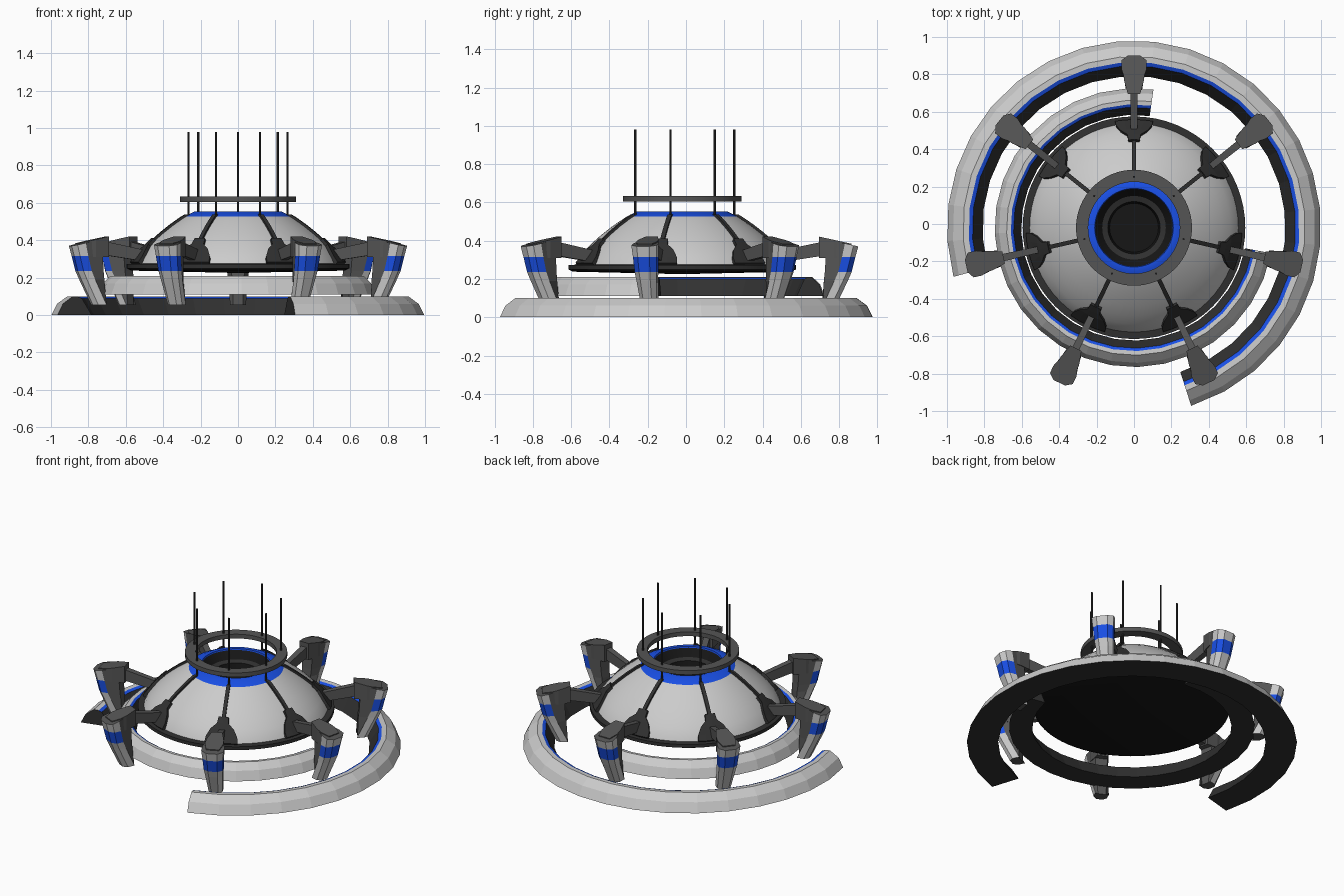
import bpy, bmesh, math
from mathutils import Vector

if "Cube" in bpy.data.objects:
    bpy.data.objects.remove(bpy.data.objects["Cube"])

CY = -0.02                      # plan centre of the whole model
ARMS = [math.radians(90 + k * 360 / 7) for k in range(7)]


def mat(name, c):
    m = bpy.data.materials.new(name)
    m.diffuse_color = (*c, 1)
    m.use_nodes = True
    m.node_tree.nodes["Principled BSDF"].inputs["Base Color"].default_value = m.diffuse_color
    return m


LIGHT = mat("light_grey", (0.55, 0.55, 0.55))
MID = mat("mid_grey", (0.09, 0.09, 0.09))
DARK = mat("dark_grey", (0.03, 0.03, 0.03))
BLACK = mat("black", (0.008, 0.008, 0.008))
BLUE = mat("blue", (0.01, 0.08, 0.8))
MATS = [LIGHT, MID, DARK, BLACK, BLUE]
L, M, D, K, B = range(5)


def finish(name, bm, angle=0.0, smooth=None):
    bmesh.ops.remove_doubles(bm, verts=bm.verts, dist=1e-5)
    bmesh.ops.recalc_face_normals(bm, faces=bm.faces)
    me = bpy.data.meshes.new(name)
    bm.to_mesh(me)
    bm.free()
    for m in MATS:
        me.materials.append(m)
    ob = bpy.data.objects.new(name, me)
    bpy.context.collection.objects.link(ob)
    ob.location.y = CY
    ob.rotation_euler.z = angle
    if smooth:
        bpy.ops.object.select_all(action='DESELECT')
        ob.select_set(True)
        bpy.context.view_layer.objects.active = ob
        bpy.ops.object.shade_smooth_by_angle(angle=math.radians(smooth))
    return ob


def loft(bm, rings, mats, cap=None, closed=True):
    """Skin successive point rings; mats(i, j) picks the face material."""
    vs = [[bm.verts.new(p) for p in r] for r in rings]
    n = len(vs[0])
    for i in range(len(vs) - 1):
        for j in range(n if closed else n - 1):
            k = (j + 1) % n
            f = bm.faces.new((vs[i][j], vs[i][k], vs[i + 1][k], vs[i + 1][j]))
            f.material_index = mats(i, j)
    if cap is not None:
        for r in (vs[0], vs[-1]):
            bm.faces.new(r).material_index = cap


def lathe(name, prof, mats, a0=0, a1=360, seg=64, closed=True, smooth=None):
    """Sweep an (r, z) profile round the z axis, optionally as a capped arc."""
    bm = bmesh.new()
    rings = []
    for s in range(seg + 1):
        a = math.radians(a0 + (a1 - a0) * s / seg)
        rings.append([(r * math.cos(a), r * math.sin(a), z) for r, z in prof])
    loft(bm, rings, lambda i, j: mats[j], D if a1 - a0 < 360 else None, closed)
    bmesh.ops.dissolve_degenerate(bm, dist=1e-6, edges=bm.edges)
    return finish(name, bm, smooth=smooth)


# Open base rings: same section, the upper one narrower and turned by 3/7
section = [(0.81, 0), (0.865, 0.09), (0.885, 0.098), (0.915, 0.1), (0.97, 0.06), (1.0, 0)]
cols = [D, B, L, L, L, D]
lathe("outer_base_ring", section, cols, -72.2, 195.2, 24)
lathe("inner_base_ring", [(r * 0.745, z + 0.11) for r, z in section], cols, 82, 349.5, 24)

# Dome shell with blue collar and sunken dark well
dome = [(0.56, 0.27), (0.545, 0.3), (0.515, 0.34), (0.47, 0.388), (0.42, 0.432),
        (0.365, 0.475), (0.31, 0.513), (0.287, 0.527)]
lathe("dome", dome, [L] * 7, closed=False, smooth=40)
lathe("dome_collar", [(0.287, 0.527), (0.235, 0.553), (0.21, 0.553), (0.205, 0.53)],
      [B] * 3, closed=False, smooth=30)
lathe("dome_well", [(0.207, 0.545), (0.17, 0.5), (0.14, 0.49), (0.13, 0.45), (0, 0.45)],
      [K, D, K, K], closed=False, smooth=30)
lathe("dome_lip", [(0, 0.225), (0.57, 0.238), (0.595, 0.25), (0.595, 0.272), (0.55, 0.275)],
      [K, K, D, D], closed=False, smooth=30)

# Floating ring held by the antennas
lathe("antenna_ring", [(0.245, 0.605), (0.31, 0.605), (0.31, 0.633), (0.245, 0.633)],
      [M] * 4, smooth=30)


def dome_z(r):
    for (r0, z0), (r1, z1) in zip(dome, dome[1:]):
        if r1 <= r <= r0:
            return z0 + (z1 - z0) * (r0 - r) / (r0 - r1)
    return dome[0][1] if r > dome[0][0] else dome[-1][1]


def dome_strip(name, spec, lift, angle, col):
    """Raised patch on the dome; spec = (radius, half width) stations."""
    bm = bmesh.new()
    rings = []
    for r, w in spec:
        z = dome_z(r)
        ts = [-1, -0.5, 0, 0.5, 1]
        out = [((r + lift * 0.6) * math.cos(t * w / r), (r + lift * 0.6) * math.sin(t * w / r),
                z + lift * 0.8) for t in ts]
        low = [((r - 0.01) * math.cos(t * w / r), (r - 0.01) * math.sin(t * w / r), z - 0.01)
               for t in reversed(ts)]
        rings.append(out + low)
    loft(bm, rings, lambda i, j: col, col)
    finish(name, bm, angle)


def pod_ring(ro, ri, w, zf):
    pts = [(ro, 0.5 * w), (ro - 0.025, w), (ro - 0.07, w), (ri, 0.6 * w)]
    pts = pts + [(x, -y) for x, y in reversed(pts)]
    return [(x, y, zf(x)) for x, y in pts]


def slope(r):
    return 0.37 + (0.92 - r) * 0.22


for n, a in enumerate(ARMS, 1):
    # Rib and bracket on the dome
    dome_strip(f"dome_rib_{n}", [(r, 0.011) for r, z in dome[1:]] + [(0.25, 0.011)],
               0.012, a, D)
    dome_strip(f"dome_bracket_{n}", [(0.568, 0.1), (0.545, 0.095), (0.515, 0.07), (0.49, 0.035),
                                     (0.46, 0.03)], 0.018, a, D)

    # Pod: light outer shell with blue band, dark inner faces and sloping cap
    bm = bmesh.new()
    levels = [(0.80, 0.735, 0.042, 0.053), (0.865, 0.74, 0.053, 0.19), (0.885, 0.745, 0.058, 0.235),
              (0.905, 0.75, 0.063, 0.315)]
    rings = [pod_ring(ro, ri, w, lambda x, z=z: z) for ro, ri, w, z in levels]
    rings.append(pod_ring(0.92, 0.77, 0.068, slope))
    loft(bm, rings, lambda i, j: M if j in (2, 3, 4) else (B if i == 2 else L), M)
    finish(f"pod_{n}", bm, a)

    # Pod head reaching inwards to the arm
    bm = bmesh.new()
    plan = [(0.885, 0.04), (0.83, 0.056), (0.79, 0.054), (0.715, 0.033)]
    plan = plan + [(x, -y) for x, y in reversed(plan)]
    loft(bm, [[(x, y, 0.31) for x, y in plan], [(x, y, slope(x) + 0.006) for x, y in plan]],
         lambda i, j: M, M)
    finish(f"pod_head_{n}", bm, a)

    # Arm from the dome bracket to the pod
    bm = bmesh.new()
    loft(bm, [[(r, y, z) for y, z in ((-w, z0), (w, z0), (w, z1), (-w, z1))]
              for r, w, z0, z1 in ((0.5, 0.017, 0.285, 0.345), (0.76, 0.02, 0.325, 0.4))],
         lambda i, j: M, M)
    finish(f"arm_{n}", bm, a)

    # Antenna rod
    bm = bmesh.new()
    rod = [(0.272 + 0.006 * math.cos(t), 0.006 * math.sin(t))
           for t in (k * math.tau / 8 for k in range(8))]
    loft(bm, [[(x, y, z) for x, y in rod] for z in (0.525, 0.98)], lambda i, j: D, D)
    finish(f"antenna_{n}", bm, a)
